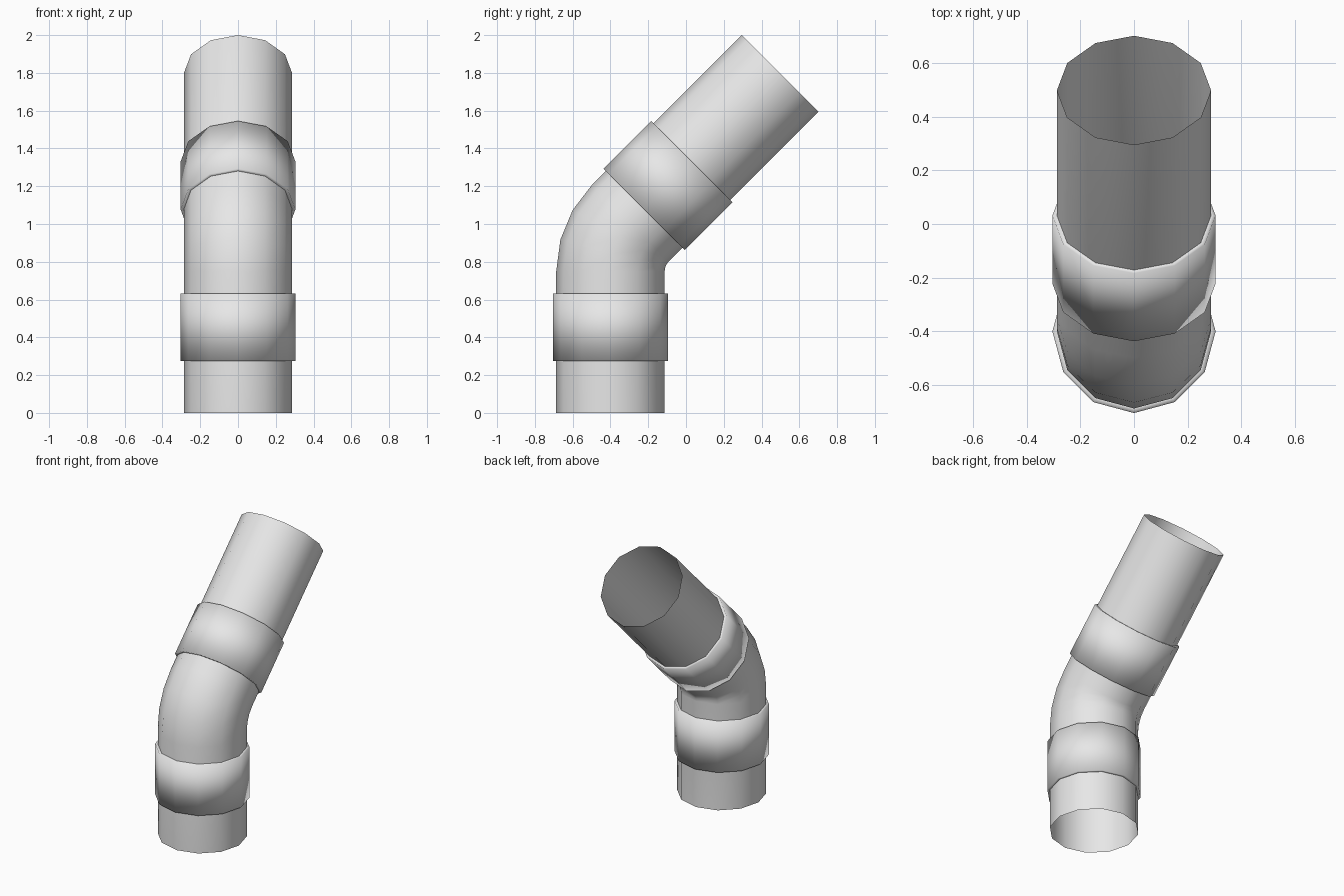
import bpy, bmesh, math

cube = bpy.data.objects.get("Cube")
if cube:
    bpy.data.objects.remove(cube, do_unlink=True)

SIDES = 12
PIPE_R, COLLAR_R = 0.287, 0.304
AXIS_Y = -0.4            # axis of the upright section
BEND_Z, BEND_R = 0.75, 0.36
BEND = math.radians(45)

grey = bpy.data.materials.new("light_grey")
grey.use_nodes = True
grey.diffuse_color = (0.8, 0.8, 0.8, 1)
grey.node_tree.nodes["Principled BSDF"].inputs["Base Color"].default_value = (0.8, 0.8, 0.8, 1)


def upright(z):
    """Station on the upright section: y, z, tilt."""
    return AXIS_Y, z, 0.0


def elbow(t):
    """Station on the bend at tilt t."""
    return AXIS_Y + BEND_R * (1 - math.cos(t)), BEND_Z + BEND_R * math.sin(t), t


def sloped(d):
    """Station on the sloped section, d beyond the bend."""
    y, z, t = elbow(BEND)
    return y + d * math.sin(t), z + d * math.cos(t), t


def tube(name, rings):
    """Skin a row of (station, radius) rings into an open smooth tube."""
    bm = bmesh.new()
    loops = []
    for (y, z, t), r in rings:
        loop = []
        for i in range(SIDES):
            a = math.tau * i / SIDES
            s = r * math.sin(a)
            loop.append(bm.verts.new((r * math.cos(a), y + s * math.cos(t), z - s * math.sin(t))))
        loops.append(loop)
    for low, high in zip(loops, loops[1:]):
        for i in range(SIDES):
            j = (i + 1) % SIDES
            bm.faces.new((low[i], low[j], high[j], high[i])).smooth = True
    mesh = bpy.data.meshes.new(name)
    bm.to_mesh(mesh)
    bm.free()
    mesh.materials.append(grey)
    obj = bpy.data.objects.new(name, mesh)
    bpy.context.collection.objects.link(obj)
    return obj


def collar(name, start, end):
    """Raised sleeve with a narrow step at each end."""
    tube(name, [(start, PIPE_R), (start, COLLAR_R), (end, COLLAR_R), (end, PIPE_R)])


# Open-ended bent pipe
stations = [upright(0)] + [elbow(BEND * k / 3) for k in range(4)] + [sloped(1.121)]
tube("bent_pipe", [(s, PIPE_R) for s in stations])

# Joint collars either side of the bend
collar("lower_collar", upright(0.275), upright(0.633))
collar("upper_collar", sloped(0.103), sloped(0.461))
